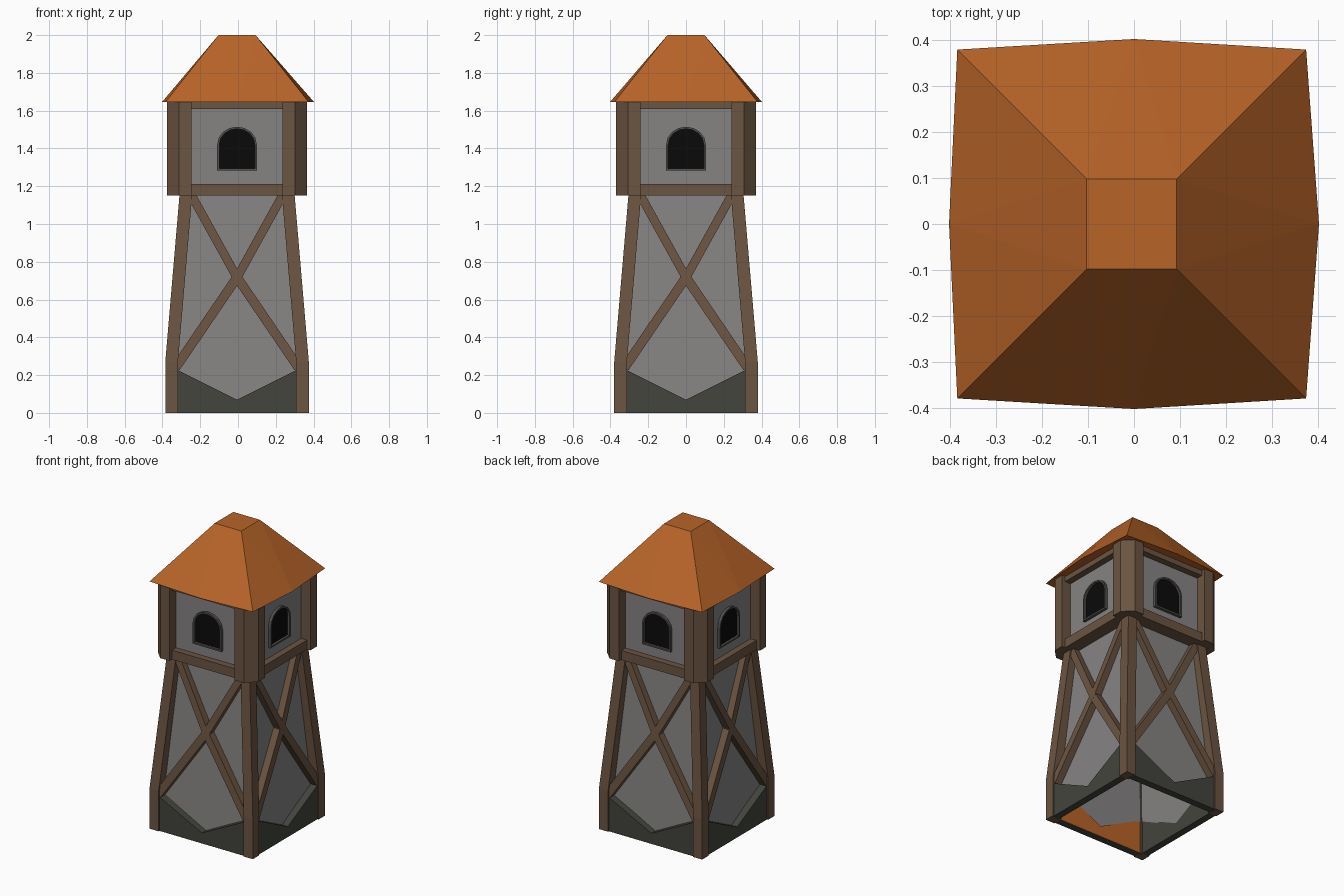
import bpy, bmesh, math
from mathutils import Matrix, Vector

if "Cube" in bpy.data.objects:
    bpy.data.objects.remove(bpy.data.objects["Cube"])

CX = -0.005  # the tower sits a hair left of the roof centre


def mat(name, r, g, b):
    m = bpy.data.materials.new(name)
    m.diffuse_color = (r, g, b, 1)
    m.use_nodes = True
    m.node_tree.nodes["Principled BSDF"].inputs["Base Color"].default_value = m.diffuse_color
    return m


WOOD = mat("brown_wood", 0.147, 0.089, 0.054)
PLASTER = mat("grey_plaster", 0.235, 0.228, 0.224)
STONE = mat("dark_green_stone", 0.054, 0.058, 0.045)
ROOF = mat("orange_roof", 0.48, 0.127, 0.021)
FRAME = mat("window_grey", 0.085, 0.082, 0.078)
BLACK = mat("window_black", 0.003, 0.003, 0.003)


def finish(bm, name, material):
    bmesh.ops.recalc_face_normals(bm, faces=bm.faces)
    me = bpy.data.meshes.new(name)
    bm.to_mesh(me)
    bm.free()
    me.materials.append(material)
    ob = bpy.data.objects.new(name, me)
    bpy.context.collection.objects.link(ob)
    return ob


def loft(bm, rings, turn, caps=True):
    """Skin a stack of equal-length rings, turned k quarter turns about z."""
    R = Matrix.Rotation(turn * math.pi / 2, 3, 'Z')
    vs = [[bm.verts.new(R @ Vector(p) + Vector((CX, 0, 0))) for p in r] for r in rings]
    n = len(vs[0])
    for a, b in zip(vs, vs[1:]):
        for i in range(n):
            j = (i + 1) % n
            bm.faces.new((a[i], a[j], b[j], b[i]))
    if caps:
        bm.faces.new(vs[0])
        bm.faces.new(vs[-1])
    return vs


def wall_part(name, material, outlines, outer, inner, sides=range(4)):
    """Extrude (u, z) outlines between two wall depths on each side."""
    bm = bmesh.new()
    for k in sides:
        for o in outlines:
            loft(bm, [[(u, -outer(z), z) for u, z in o], [(u, -inner(z), z) for u, z in o]], k)
    return finish(bm, name, material)


def const(d):
    return lambda z: d


def rect(u, z0, z1):
    return [(-u, z0), (u, z0), (u, z1), (-u, z1)]


def strip(a, b, w):
    a, b = Vector(a), Vector(b)
    d = (b - a).normalized()
    n = Vector((-d.y, d.x)) * w / 2
    return [tuple(p) for p in (a + n, a - n, b - n, b + n)]


def edge(z):
    """Half width of the tapered lower tower at height z."""
    return 0.38 if z < 0.29 else 0.38 - 0.075 * (z - 0.29) / 0.86


# lower corner posts
bm = bmesh.new()
for k in range(4):
    rings = []
    for z in (0, 0.27, 1.16):
        o, i = edge(z), edge(z) - 0.067
        rings.append([(-o, -o, z), (-i, -o, z), (-i, -i, z), (-o, -i, z)])
    loft(bm, rings, k)
finish(bm, "lower_corner_posts", WOOD)

# stone footing with V-shaped top
foot = [(-0.33, 0), (0.33, 0), (0.33, 0.235), (0, 0.07), (-0.33, 0.235)]
wall_part("stone_footing", STONE, [foot], const(0.372), const(0.325))
wall_part("footing_inner_lining", ROOF, [foot], const(0.325), const(0.321), [0])

# lower plaster walls, thin sheets leaning inwards
def lean(z):
    return 0.331 - 0.073 * (z - 0.06) / 1.09


bm = bmesh.new()
for k in range(4):
    R = Matrix.Rotation(k * math.pi / 2, 3, 'Z')
    o = [(0, 0.06), (0.325, 0.225), (0.262, 1.16), (-0.262, 1.16), (-0.325, 0.225)]
    bm.faces.new([bm.verts.new(R @ Vector((u, -lean(z), z)) + Vector((CX, 0, 0))) for u, z in o])
finish(bm, "lower_walls", PLASTER)

# cross braces, slightly kinked at the crossing
arms = []
for s in (-1, 1):
    arms.append(strip((-s * 0.012, 0.735), (s * 0.325, 0.24), 0.05))
    arms.append(strip((-s * 0.012, 0.695), (s * 0.24, 1.15), 0.046))
wall_part("cross_braces", WOOD, arms, lambda z: edge(z) - 0.008, lambda z: edge(z) - 0.055)

# upper chamfered corner posts
bm = bmesh.new()
for k in range(4):
    prof = [(-0.37, -0.24), (-0.37, -0.308), (-0.308, -0.37), (-0.24, -0.37), (-0.24, -0.24)]
    loft(bm, [[(x, y, z) for x, y in prof] for z in (1.15, 1.65)], k)
finish(bm, "upper_corner_posts", WOOD)

# upper rails and walls
wall_part("upper_rails", WOOD, [rect(0.25, 1.15, 1.212), rect(0.25, 1.61, 1.648)],
          const(0.345), const(0.25))
wall_part("upper_walls", PLASTER, [rect(0.25, 1.2, 1.63)], const(0.302), const(0.28))


# arched windows
def arch(m):
    w = 0.105 - m
    pts = [(-w, 1.282 + m), (w, 1.282 + m)]
    for i in range(9):
        t = math.pi * i / 8
        pts.append((w * math.cos(t), 1.42 + (0.095 - m) * math.sin(t)))
    return pts


bm = bmesh.new()
for k in range(4):
    loft(bm, [[(u, -d, z) for u, z in arch(m)]
              for m, d in ((0, 0.295), (0, 0.32), (0.011, 0.32), (0.011, 0.295))], k, False)
finish(bm, "window_frames", FRAME)
wall_part("window_openings", BLACK, [arch(0.008)], const(0.305), const(0.299))

# roof: flat-topped pyramid with bulged eaves
bm = bmesh.new()
low, top = [], []
for k in range(4):
    R = Matrix.Rotation(k * math.pi / 2, 3, 'Z')
    low.append(bm.verts.new(R @ Vector((-0.38, -0.38, 1.645)) + Vector((CX, 0, 0))))
    low.append(bm.verts.new(R @ Vector((0, -0.403, 1.645))))
    top.append(bm.verts.new(R @ Vector((-0.098, -0.098, 2.0)) + Vector((CX, 0, 0))))
for k in range(4):
    a, m, b = low[2 * k], low[2 * k + 1], low[(2 * k + 2) % 8]
    t0, t1 = top[k], top[(k + 1) % 4]
    bm.faces.new((a, m, t0))
    bm.faces.new((m, t1, t0))
    bm.faces.new((m, b, t1))
bm.faces.new(top)
bm.faces.new(low[::-1])
finish(bm, "roof", ROOF)
